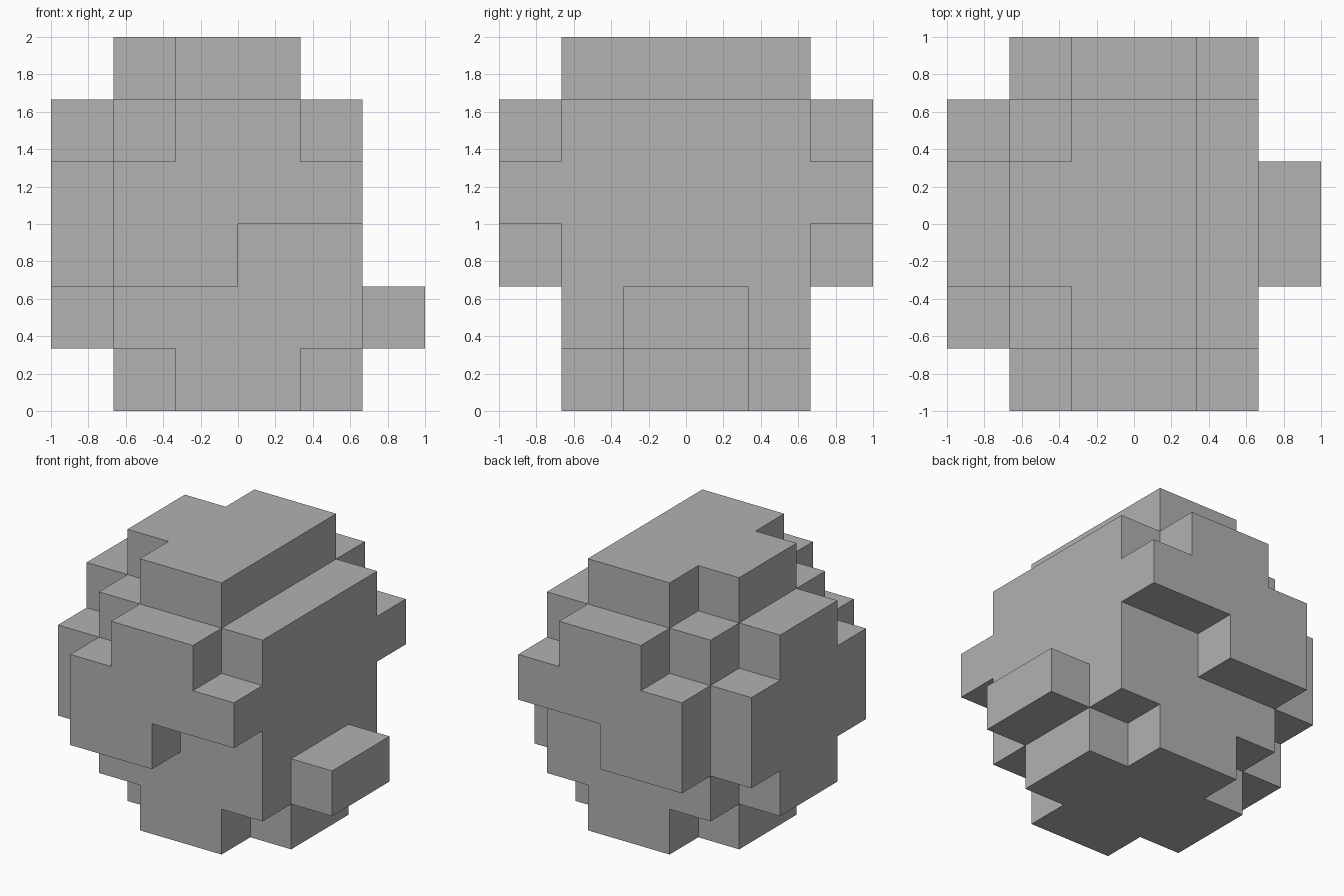
import bpy
import bmesh
from mathutils import Vector

cube = bpy.data.objects.get("Cube")
if cube:
    bpy.data.objects.remove(cube, do_unlink=True)

GRID = 6
CELL = 2 / GRID


def box(x, y, z):
    """Set of grid cells; each argument is a (first, last) cell range."""
    return {(i, j, k)
            for i in range(x[0], x[1] + 1)
            for j in range(y[0], y[1] + 1)
            for k in range(z[0], z[1] + 1)}


full, mid = (1, 4), (2, 3)
cells = box(full, full, full)                                  # solid core

# Base and side plate: crosses with notched corners
cells |= box(full, mid, (0, 0)) | box(mid, full, (0, 0))
cells |= box((0, 0), full, mid) | box((0, 0), mid, full)

# Crown, shifted to one side
cells |= box((1, 3), mid, (5, 5)) | box(mid, full, (5, 5))

# Matching front and back plates with a stepped lower edge
for end in (0, GRID - 1):
    y = (end, end)
    cells |= box(full, y, (3, 3)) | box(mid, y, (4, 4)) | box((1, 2), y, (2, 2))

# Small side stub
cells |= box((5, 5), mid, (1, 1))

# Outer skin: one quad wherever a cell borders empty space
bm = bmesh.new()
for cell in sorted(cells):
    centre = (Vector(cell) + Vector((0.5, 0.5, 0.5))) * CELL - Vector((1, 1, 0))
    for axis in range(3):
        for sign in (-1, 1):
            normal = Vector((0, 0, 0))
            normal[axis] = sign
            if tuple(int(c + n) for c, n in zip(cell, normal)) in cells:
                continue
            u = Vector((0, 0, 0))
            u[(axis + 1) % 3] = 1
            v = normal.cross(u)
            corners = (-u - v, u - v, u + v, v - u)
            bm.faces.new([bm.verts.new(centre + (normal + c) * CELL / 2)
                          for c in corners])

# Weld the skin and merge coplanar quads into large flat faces
bmesh.ops.remove_doubles(bm, verts=bm.verts, dist=0.001)
bmesh.ops.dissolve_limit(bm, angle_limit=0.01, verts=bm.verts, edges=bm.edges)

mesh = bpy.data.meshes.new("stepped_block")
bm.to_mesh(mesh)
bm.free()
block = bpy.data.objects.new("stepped_block", mesh)
bpy.context.collection.objects.link(block)

# Plain grey
grey = bpy.data.materials.new("plain_grey")
grey.use_nodes = True
colour = (0.445, 0.445, 0.445, 1)
grey.diffuse_color = colour
grey.node_tree.nodes["Principled BSDF"].inputs["Base Color"].default_value = colour
mesh.materials.append(grey)
